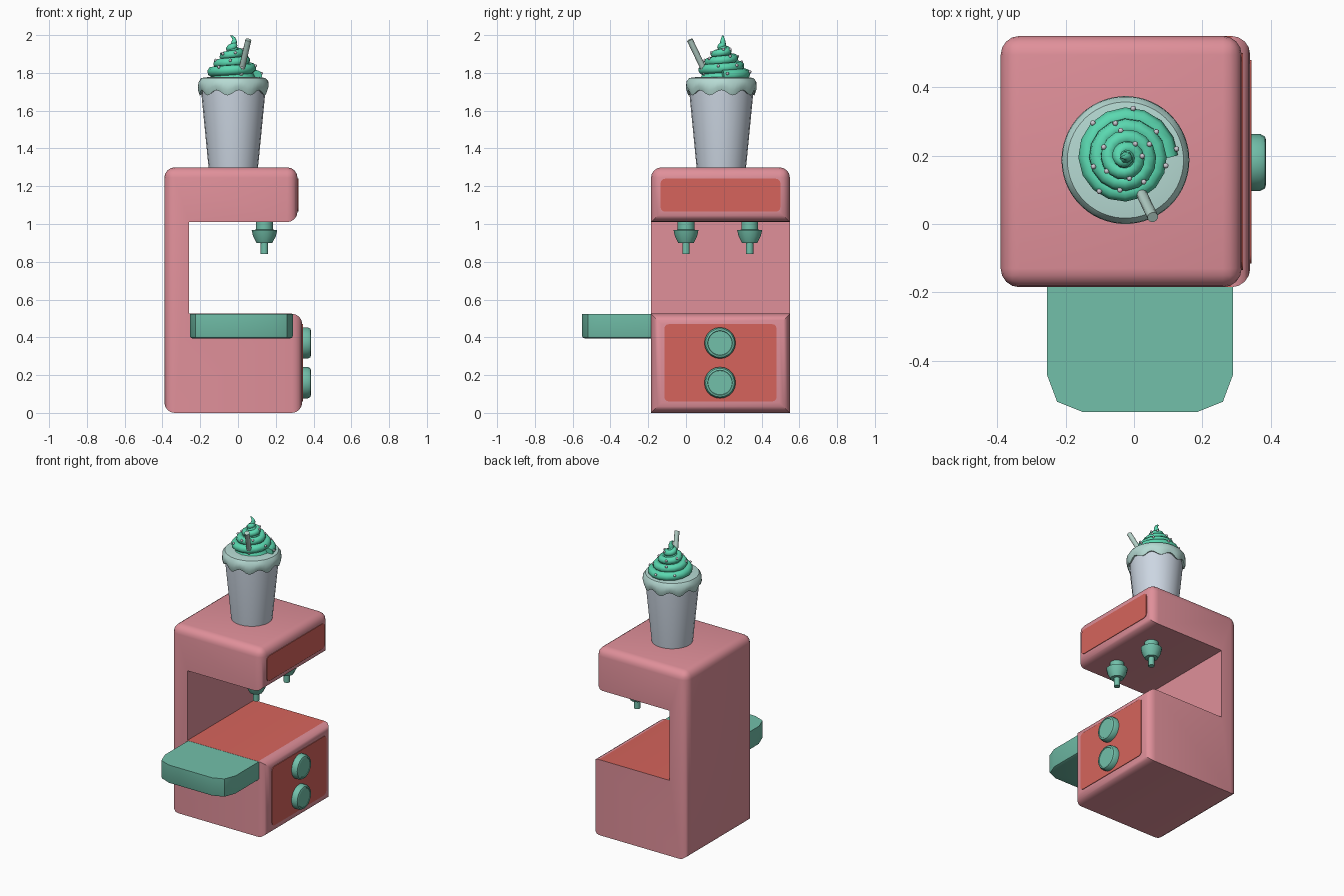
import bpy, bmesh, math, random
from mathutils import Vector, Matrix

if "Cube" in bpy.data.objects:
    bpy.data.objects.remove(bpy.data.objects["Cube"])

random.seed(4)


def mat(name, r, g, b):
    lin = lambda c: ((c / 255 + 0.055) / 1.055) ** 2.4
    m = bpy.data.materials.new(name)
    m.diffuse_color = (lin(r), lin(g), lin(b), 1)
    m.use_nodes = True
    m.node_tree.nodes["Principled BSDF"].inputs["Base Color"].default_value = m.diffuse_color
    return m


PINK = mat("pink body", 224, 144, 154)
RED = mat("coral red panel", 214, 100, 92)
GREEN = mat("sea green trim", 114, 192, 170)
MINT = mat("mint cream", 90, 216, 176)
PALE = mat("pale mint rim", 182, 218, 211)
CUP = mat("pale blue grey cup", 204, 214, 226)
STRAW = mat("grey green straw", 178, 206, 197)
DOTS = mat("light grey sprinkles", 205, 202, 210)


def finish(bm, name, mats, angle=40):
    bmesh.ops.recalc_face_normals(bm, faces=bm.faces[:])
    me = bpy.data.meshes.new(name)
    bm.to_mesh(me)
    bm.free()
    ob = bpy.data.objects.new(name, me)
    bpy.context.collection.objects.link(ob)
    for m in mats:
        me.materials.append(m)
    bpy.ops.object.select_all(action='DESELECT')
    ob.select_set(True)
    bpy.context.view_layer.objects.active = ob
    bpy.ops.object.shade_smooth_by_angle(angle=math.radians(angle))
    return ob


def prism(points, direction):
    """Extrude a flat outline of 3D points along a direction."""
    bm = bmesh.new()
    f = bm.faces.new([bm.verts.new(p) for p in points])
    r = bmesh.ops.extrude_face_region(bm, geom=[f])
    bmesh.ops.translate(bm, vec=direction,
                        verts=[g for g in r['geom'] if isinstance(g, bmesh.types.BMVert)])
    bmesh.ops.recalc_face_normals(bm, faces=bm.faces[:])
    return bm


def lathe(name, profile, m, matrix, n=20, wave=None):
    """Turn a (radius, height) profile round z; wave shifts the height by angle."""
    bm = bmesh.new()
    rings = []
    for i, (r, z) in enumerate(profile):
        ring = []
        for k in range(n):
            a = math.tau * k / n
            dz = wave[i] * math.cos(9 * a) if wave else 0
            ring.append(bm.verts.new((r * math.cos(a), r * math.sin(a), z + dz)))
        rings.append(ring)
    for a, b in zip(rings, rings[1:]):
        for k in range(n):
            bm.faces.new((a[k], a[(k + 1) % n], b[(k + 1) % n], b[k]))
    bm.faces.new(rings[0])
    bm.faces.new(rings[-1])
    bm.transform(matrix)
    return finish(bm, name, [m])


# machine body: C-shaped side profile, outer edges rounded, red counter top
Y0, Y1 = -0.185, 0.55
prof = [(-.39, 0), (.34, 0), (.34, .525), (-.26, .525), (-.26, 1.01),
        (.315, 1.01), (.315, 1.3), (-.39, 1.3)]
bm = prism([(x, Y0, z) for x, z in prof], (0, Y1 - Y0, 0))
near = lambda a, b: abs(a - b) < 1e-4
edges = []
for e in bm.edges:
    a, b = e.verts[0].co, e.verts[1].co
    along_y = not near(a.y, b.y)
    outer_x = near(a.x, b.x) and not near(a.x, -.26)
    top = near(a.z, 1.3) and near(b.z, 1.3)
    if outer_x or top:
        edges.append(e)
bmesh.ops.bevel(bm, geom=edges, offset=.055, segments=4, profile=.5, affect='EDGES')
for f in bm.faces:
    if f.normal.z > .99 and near(f.calc_center_median().z, .525):
        f.material_index = 1
finish(bm, "machine_body", [PINK, RED])


# red front panels on the right side
def panel(name, x, y0, y1, z0, z1):
    r, pts = .025, []
    corners = [(y1 - r, z1 - r), (y0 + r, z1 - r), (y0 + r, z0 + r), (y1 - r, z0 + r)]
    for q, (cy, cz) in enumerate(corners):
        for s in range(4):
            a = math.pi / 2 * (q + s / 3)
            pts.append((x - .003, cy + r * math.cos(a), cz + r * math.sin(a)))
    finish(prism(pts, (.007, 0, 0)), name, [RED])


panel("head_panel", .315, -.135, .5, 1.065, 1.24)
panel("base_panel", .34, -.115, .48, .06, .47)

# green tray sticking out of the front
out = [(-.255, Y0 + .02), (-.255, -.44), (-.225, -.52), (-.15, -.55),
       (.185, -.55), (.26, -.52), (.29, -.44), (.29, Y0 + .02)]
bm = prism([(x, y, .395) for x, y in out], (0, 0, .129))
low = [e for e in bm.edges if all(v.co.z < .4 and v.co.y < Y0 + .03 for v in e.verts)
       and any(v.co.y < -.4 for v in e.verts)]
bmesh.ops.bevel(bm, geom=low, offset=.012, segments=2, profile=.5, affect='EDGES')
finish(bm, "front_tray", [GREEN])

# control buttons
for i, z in enumerate((.16, .37)):
    lathe(f"button_{i + 1}", [(.083, 0), (.083, .03), (.076, .043), (.066, .046), (.064, .043)], GREEN,
          Matrix.Translation((.34, .18, z)) @ Matrix.Rotation(math.pi / 2, 4, 'Y'))

# dispensing nozzles
for i, y in enumerate((0, .337)):
    lathe(f"nozzle_{i + 1}",
          [(.045, 1.015), (.045, .97), (.068, .968), (.06, .935), (.042, .9),
           (.02, .9), (.02, .842)], GREEN, Matrix.Translation((.14, y, 0)), 14)

# display cup with drooping rim
C = Matrix.Translation((-.025, .187, 0))
lathe("cup", [(.13, 1.295), (.134, 1.33), (.168, 1.68), (.168, 1.74)], CUP, C, 24)
lathe("cup_rim", [(.16, 1.7), (.178, 1.695), (.187, 1.72), (.185, 1.752), (.17, 1.773),
                  (.13, 1.778)], PALE, C, 54, [.01, .014, .011, .004, 0, 0])


# cream swirl: tapering spiral tube with a curled tip
def tube(name, pts, m, sides=2):
    cu = bpy.data.curves.new(name, 'CURVE')
    cu.dimensions = '3D'
    cu.bevel_depth = 1
    cu.bevel_resolution = sides
    cu.use_fill_caps = True
    sp = cu.splines.new('POLY')
    sp.points.add(len(pts) - 1)
    for p, (co, r) in zip(sp.points, pts):
        p.co = (*co, 1)
        p.radius = r
    ob = bpy.data.objects.new(name, cu)
    bpy.context.collection.objects.link(ob)
    bpy.ops.object.select_all(action='DESELECT')
    ob.select_set(True)
    bpy.context.view_layer.objects.active = ob
    bpy.ops.object.convert(target='MESH')
    ob = bpy.context.object
    ob.data.materials.clear()
    ob.data.materials.append(m)
    bpy.ops.object.shade_smooth_by_angle(angle=math.radians(60))


cx, cy = -.025, .195
swirl, TURNS, N = [], 4, 64


def spiral(t):
    a = math.tau * TURNS * t
    r = .112 * (1 - t) ** .9 + .012 * (1 - t)
    return a, r, 1.785 + .165 * t, .03 - .012 * t


for i in range(N + 1):
    a, r, z, w = spiral(i / N)
    swirl.append(((cx + r * math.cos(a), cy + r * math.sin(a), z), w))
swirl += [((cx + .006, cy, 1.968), .014), ((cx + .004, cy, 1.982), .009),
          ((cx - .006, cy, 1.992), .006), ((cx - .016, cy, 1.999), .001)]
tube("cream_swirl", swirl, MINT)
lathe("cream_core", [(.12, 1.77), (.1, 1.81), (.05, 1.88), (.015, 1.95)], MINT,
      Matrix.Translation((cx, cy, 0)), 12)

# straw
tube("straw", [((.008, .118, 1.77), .016), ((.055, .02, 1.975), .016)], STRAW, 3)

# sprinkles sitting on the swirl
bm = bmesh.new()
for i in range(18):
    a, r, z, w = spiral((i + random.random() * .6) / 22)
    e = random.uniform(.3, .9)
    r += w * math.cos(e)
    p = Vector((cx + r * math.cos(a), cy + r * math.sin(a), z + w * math.sin(e)))
    bmesh.ops.create_icosphere(bm, subdivisions=1, radius=.009, matrix=Matrix.Translation(p))
finish(bm, "sprinkles", [DOTS], 60)
